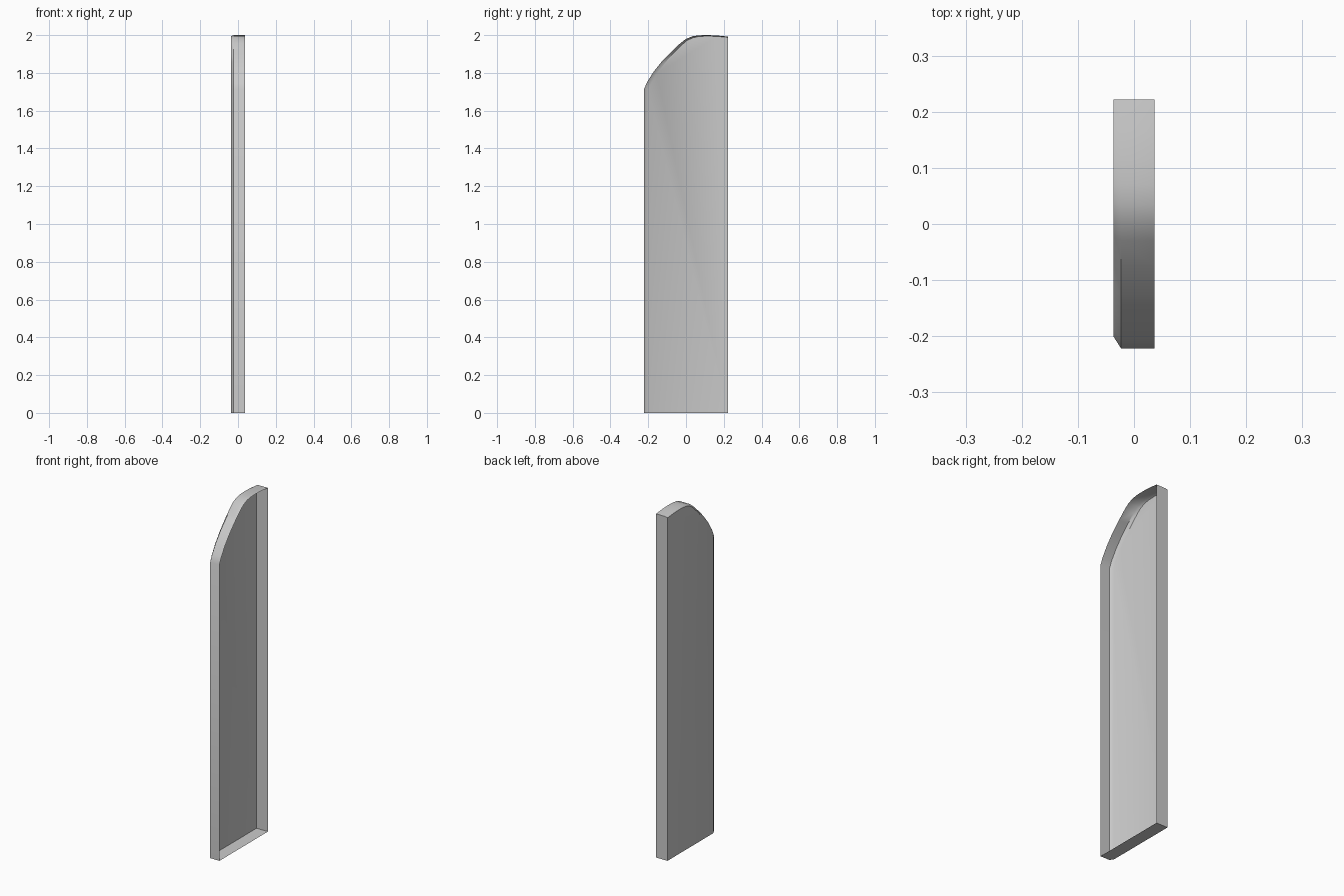
import bpy, bmesh, math
from mathutils import Vector

if "Cube" in bpy.data.objects:
    bpy.data.objects.remove(bpy.data.objects["Cube"])

HALF_X, HALF_Y = 0.0365, 0.222
CHAMFER_X = -0.023

# Side outline (y, z) from the front foot over the arch to the rear, with chamfer width
outline = [
    (-HALF_Y, 0.0, 0.022), (-HALF_Y, 1.715, 0.022), (-0.205, 1.753, 0.021),
    (-0.170, 1.808, 0.019), (-0.125, 1.864, 0.017), (-0.075, 1.915, 0.014),
    (-0.030, 1.957, 0.012), (0.0, 1.980, 0.010), (0.035, 1.994, 0.008),
    (0.070, 1.999, 0.006), (0.115, 2.0, 0.005), (0.165, 1.998, 0.005),
    (HALF_Y, 1.992, 0.004), (HALF_Y, 0.0, 0.0),
]
arch_end = len(outline) - 2


def inset_point(i):
    """Move an outline point inwards by its chamfer width."""
    y, z, width = outline[i]
    if i == 0:
        return y + width, z
    if i == arch_end:
        return y, z - width
    if i > arch_end:
        return y, z
    before, after = Vector(outline[i - 1][:2]), Vector(outline[i + 1][:2])
    here = Vector((y, z))
    t = ((here - before).normalized() + (after - here).normalized()).normalized()
    return y + t.y * width, z - t.x * width


# Hollow panel shell: open on +x, chamfered around the -x face
bm = bmesh.new()
n = len(outline)
rim = [bm.verts.new((HALF_X, y, z)) for y, z, _ in outline]
edge = [bm.verts.new((CHAMFER_X, y, z)) for y, z, _ in outline]
face = [bm.verts.new((-HALF_X, *inset_point(i))) for i in range(n)]
for i in range(n):
    j = (i + 1) % n
    for a, b in ((rim, edge), (edge, face)):
        bm.faces.new((a[i], b[i], b[j], a[j]))
side = bm.faces.new(face)
side.normal_update()
bmesh.ops.recalc_face_normals(bm, faces=bm.faces[:])
side.normal_update()
if side.normal.x > 0:
    bmesh.ops.reverse_faces(bm, faces=bm.faces[:])

mesh = bpy.data.meshes.new("panel_shell")
bm.to_mesh(mesh)
bm.free()
panel = bpy.data.objects.new("panel_shell", mesh)
bpy.context.collection.objects.link(panel)
bpy.context.view_layer.objects.active = panel
panel.select_set(True)
bpy.ops.object.shade_smooth_by_angle(angle=math.radians(40))
